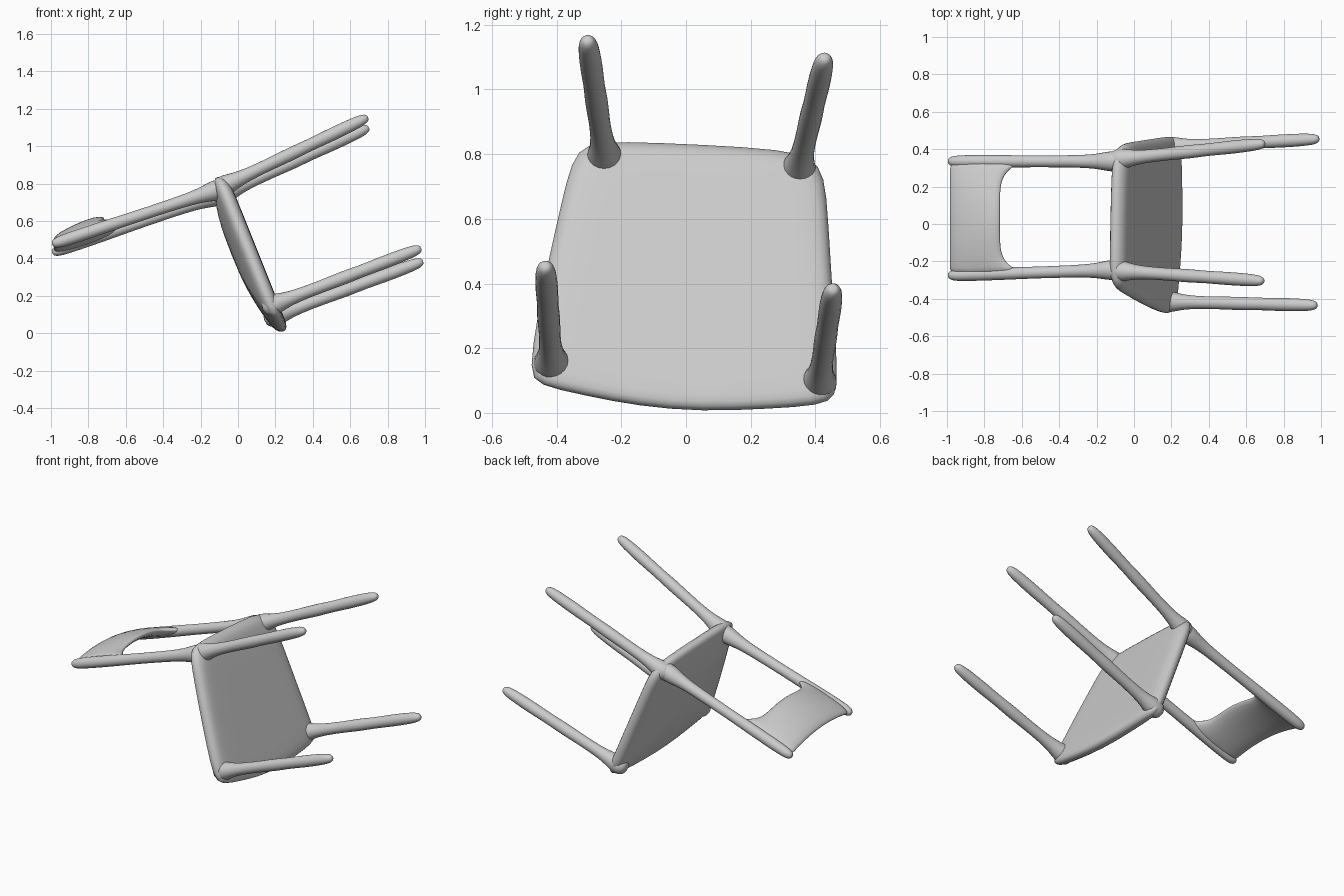
import bpy, bmesh, math
from mathutils import Vector

if "Cube" in bpy.data.objects:
    bpy.data.objects.remove(bpy.data.objects["Cube"])

grey = bpy.data.materials.new("plain grey")
grey.diffuse_color = (0.6, 0.6, 0.6, 1)
grey.use_nodes = True
grey.node_tree.nodes["Principled BSDF"].inputs["Base Color"].default_value = grey.diffuse_color


def finish(name, bm, levels=1):
    bmesh.ops.recalc_face_normals(bm, faces=bm.faces)
    mesh = bpy.data.meshes.new(name)
    bm.to_mesh(mesh)
    bm.free()
    for p in mesh.polygons:
        p.use_smooth = True
    mesh.materials.append(grey)
    ob = bpy.data.objects.new(name, mesh)
    bpy.context.collection.objects.link(ob)
    if levels:
        sub = ob.modifiers.new("soften", 'SUBSURF')
        sub.levels = sub.render_levels = levels
    return ob


def loft(name, rings, levels=1):
    """Skin closed rings of equal length and cap both ends."""
    bm = bmesh.new()
    vs = [[bm.verts.new(p) for p in r] for r in rings]
    n = len(vs[0])
    for a, b in zip(vs, vs[1:]):
        for i in range(n):
            bm.faces.new((a[i], a[(i + 1) % n], b[(i + 1) % n], b[i]))
    bm.faces.new(vs[0])
    bm.faces.new(vs[-1])
    return finish(name, bm, levels)


def rod(name, start, end, profile, sides=10):
    """Slightly lumpy round bar; profile holds (fraction, radius)."""
    a, b = Vector(start), Vector(end)
    rot = (b - a).to_track_quat('Z', 'Y')
    rings = []
    for t, r in profile:
        c = a.lerp(b, t)
        rings.append([c + rot @ Vector((r * math.cos(k * math.tau / sides),
                                        r * math.sin(k * math.tau / sides), 0))
                      for k in range(sides)])
    return loft(name, rings)


# Seat: rounded outline (y, z), domed on the sitting side, flat underneath
outline = [(-.2, .84), (.05, .83), (.3, .815), (.39, .79), (.43, .735), (.44, .6), (.455, .35),
           (.47, .12), (.465, .05), (.42, .022), (.25, .012), (.05, .003), (-.15, .02),
           (-.32, .055), (-.46, .085), (-.487, .125), (-.46, .3), (-.42, .5),
           (-.385, .65), (-.355, .78), (-.31, .835)]
layers = [(.3, .043), (.7, .043), (.9, .042), (.97, .03), (1.01, 0), (.98, -.032),
          (.91, -.048), (.75, -.07), (.5, -.095), (.2, -.105)]
cy, cz = .01, .42
rings = []
for scale, off in layers:
    ring = []
    for y, z in outline:
        yy, zz = cy + (y - cy) * scale, cz + (z - cz) * scale
        ring.append((-.09 + .4 * (.82 - zz) + off, yy, zz))
    rings.append(ring)
loft("seat", rings)

# Legs: flared where they meet the seat, knobbly towards the rounded tip
leg_profile = [(-.05, .03), (-.02, .055), (.03, .062), (.09, .047), (.18, .036), (.35, .035), (.5, .039),
               (.6, .034), (.75, .038), (.88, .036), (.96, .032), (.99, .022), (1, .01)]
legs = {
    "back_leg_near": ((-.09, -.25, .78), (.695, -.305, 1.155)),
    "back_leg_far": ((-.09, .345, .74), (.70, .43, 1.10)),
    "front_leg_near": ((.17, -.415, .145), (.98, -.435, .455)),
    "front_leg_far": ((.18, .41, .085), (.99, .455, .385)),
}
for name, (a, b) in legs.items():
    rod(name, a, b, leg_profile)

# Backrest posts
post_profile = [(-.05, .03), (-.02, .055), (.04, .06), (.1, .047), (.18, .036), (.35, .034), (.5, .033),
                (.7, .036), (.85, .036), (.95, .034), (.985, .026), (1, .012)]
near = (Vector((-.085, -.245, .775)), Vector((-.995, -.275, .475)))
far = (Vector((-.085, .335, .745)), Vector((-.995, .335, .43)))
rod("back_post_near", *near, post_profile)
rod("back_post_far", *far, post_profile)

# Top rail: a curved panel bowed backwards between the posts
rings = []
for i in range(17):
    u = -1 + i / 8
    f = (u + 1) / 2
    bow = 1 - u * u
    x_in, x_out = -.715 + .12 * abs(u) ** 6, -.985
    ring = []
    for x, half in [(x_out, .006), (x_out + .03, .022), ((x_in + x_out) / 2, .03),
                    (x_in - .04, .026), (x_in, .007)]:
        t = (x + .085) / -.91
        p = near[0].lerp(near[1], t).lerp(far[0].lerp(far[1], t), f)
        p.z += bow * (.055 + .09 * (x + .85))
        ring.append((p, half))
    rings.append([p + Vector((.35 * -h, 0, h)) for p, h in ring] +
                 [p - Vector((.35 * -h, 0, h)) for p, h in reversed(ring)])
loft("top_rail", rings)
